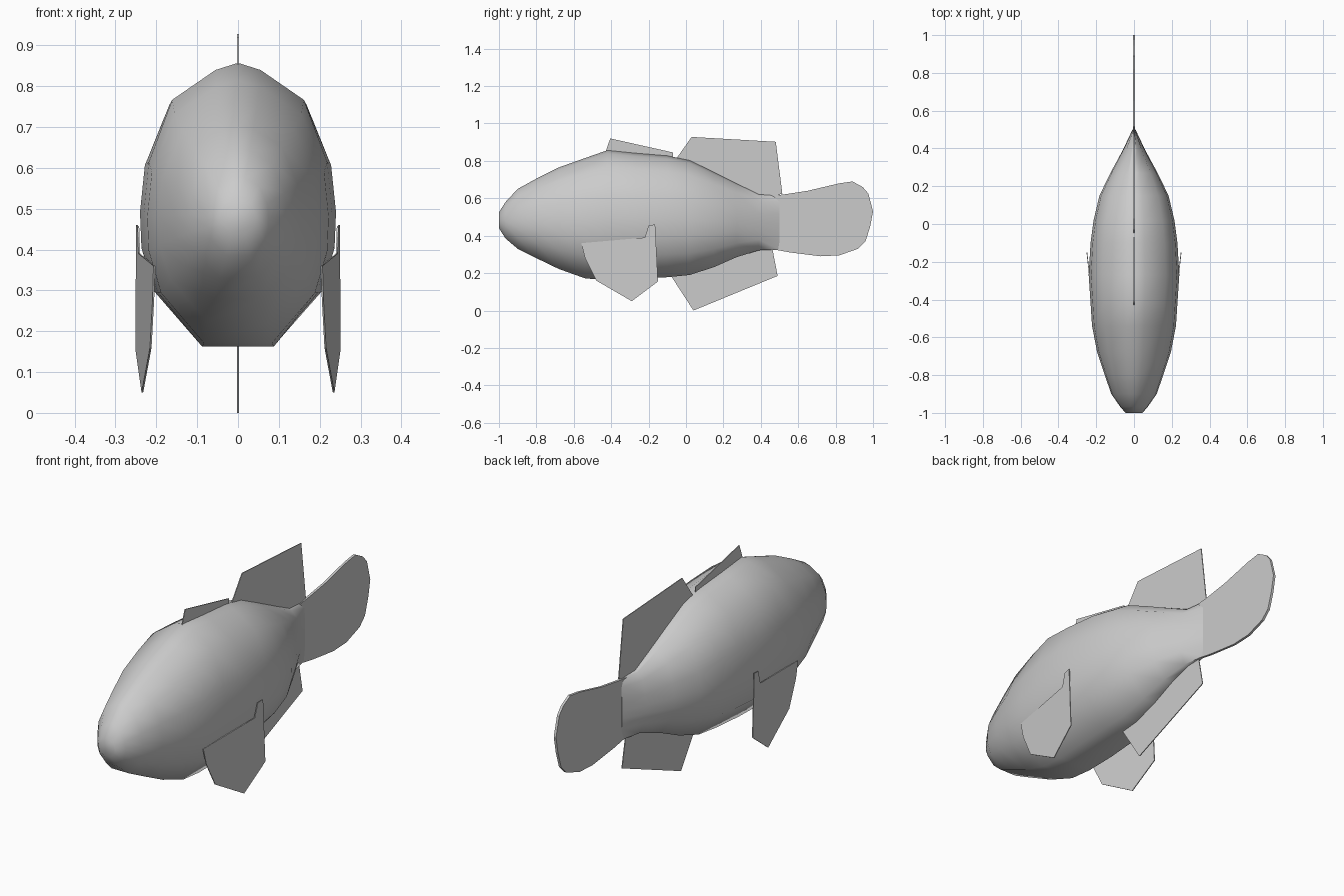
import bpy, bmesh
from mathutils import Vector

if "Cube" in bpy.data.objects:
    bpy.data.objects.remove(bpy.data.objects["Cube"])

grey = bpy.data.materials.new("plain grey")
grey.diffuse_color = (0.6, 0.6, 0.6, 1)
grey.use_nodes = True
grey.node_tree.nodes["Principled BSDF"].inputs["Base Color"].default_value = grey.diffuse_color


def add_object(name, bm):
    bmesh.ops.recalc_face_normals(bm, faces=bm.faces)
    mesh = bpy.data.meshes.new(name)
    bm.to_mesh(mesh)
    bm.free()
    mesh.materials.append(grey)
    obj = bpy.data.objects.new(name, mesh)
    bpy.context.collection.objects.link(obj)
    return obj


# Body stations: y, bottom z, top z, half width
stations = [
    (-1.00, 0.44, 0.525, 0.045), (-0.965, 0.385, 0.58, 0.075),
    (-0.90, 0.33, 0.65, 0.12), (-0.80, 0.28, 0.705, 0.155),
    (-0.68, 0.222, 0.765, 0.195), (-0.54, 0.172, 0.815, 0.222),
    (-0.42, 0.162, 0.857, 0.23), (-0.27, 0.168, 0.842, 0.24),
    (-0.10, 0.178, 0.828, 0.23), (0.02, 0.19, 0.803, 0.214),
    (0.15, 0.232, 0.74, 0.183), (0.27, 0.285, 0.68, 0.125),
    (0.39, 0.322, 0.622, 0.06), (0.50, 0.325, 0.62, 0.008),
]
# Half cross-section: width fraction, height fraction
half = [(0, 1), (0.24, 0.975), (0.70, 0.87), (0.95, 0.65), (1, 0.48),
        (0.985, 0.35), (0.85, 0.19), (0.38, 0)]
section = half + [(-x, t) for x, t in reversed(half[1:])]

bm = bmesh.new()
rings = [[bm.verts.new((u * w, y, lo + t * (hi - lo))) for u, t in section]
         for y, lo, hi, w in stations]
n = len(section)
for a, b in zip(rings, rings[1:]):
    for i in range(n):
        j = (i + 1) % n
        bm.faces.new((a[i], a[j], b[j], b[i]))
bm.faces.new(rings[0])
bm.faces.new(rings[-1])
body = add_object("body", bm)
bpy.context.view_layer.objects.active = body
body.select_set(True)
bpy.ops.object.shade_smooth_by_angle(angle=1.0)
body.select_set(False)


def fin(name, outline, thickness, x_at=lambda y: 0.0):
    """Thin upright plate from a (y, z) outline, centred on x_at(y)."""
    bm = bmesh.new()
    face = bm.faces.new([bm.verts.new((x_at(y) - thickness / 2, y, z))
                         for y, z in outline])
    new = bmesh.ops.extrude_face_region(bm, geom=[face])["geom"]
    moved = [v for v in new if isinstance(v, bmesh.types.BMVert)]
    bmesh.ops.translate(bm, verts=moved, vec=Vector((thickness, 0, 0)))
    return add_object(name, bm)


# Fins along the middle
fin("tail_fin", [(0.42, 0.34), (0.46, 0.328), (0.56, 0.31), (0.72, 0.29),
                 (0.82, 0.295), (0.92, 0.33), (0.96, 0.37), (0.985, 0.45),
                 (1.0, 0.53), (0.975, 0.625), (0.945, 0.66), (0.89, 0.69),
                 (0.82, 0.68), (0.65, 0.64), (0.52, 0.62), (0.42, 0.61)], 0.012)
fin("front_dorsal_fin", [(-0.44, 0.82), (-0.405, 0.92), (-0.07, 0.845),
                         (-0.07, 0.79)], 0.004)
fin("rear_dorsal_fin", [(-0.06, 0.80), (0.03, 0.928), (0.48, 0.902),
                        (0.515, 0.625), (0.40, 0.59), (0.05, 0.76)], 0.004)
fin("belly_fin", [(-0.09, 0.20), (0.04, 0.0), (0.49, 0.185),
                  (0.46, 0.34), (0.36, 0.34), (0.05, 0.23)], 0.004)

# Side fins, splayed slightly outwards to the back
side_outline = [(-0.56, 0.36), (-0.54, 0.28), (-0.48, 0.16), (-0.29, 0.05),
                (-0.15, 0.155), (-0.165, 0.46), (-0.20, 0.455), (-0.22, 0.39)]
for side, name in ((1, "right_side_fin"), (-1, "left_side_fin")):
    fin(name, side_outline, 0.004,
        lambda y: side * (0.205 + (y + 0.56) * 0.108))
